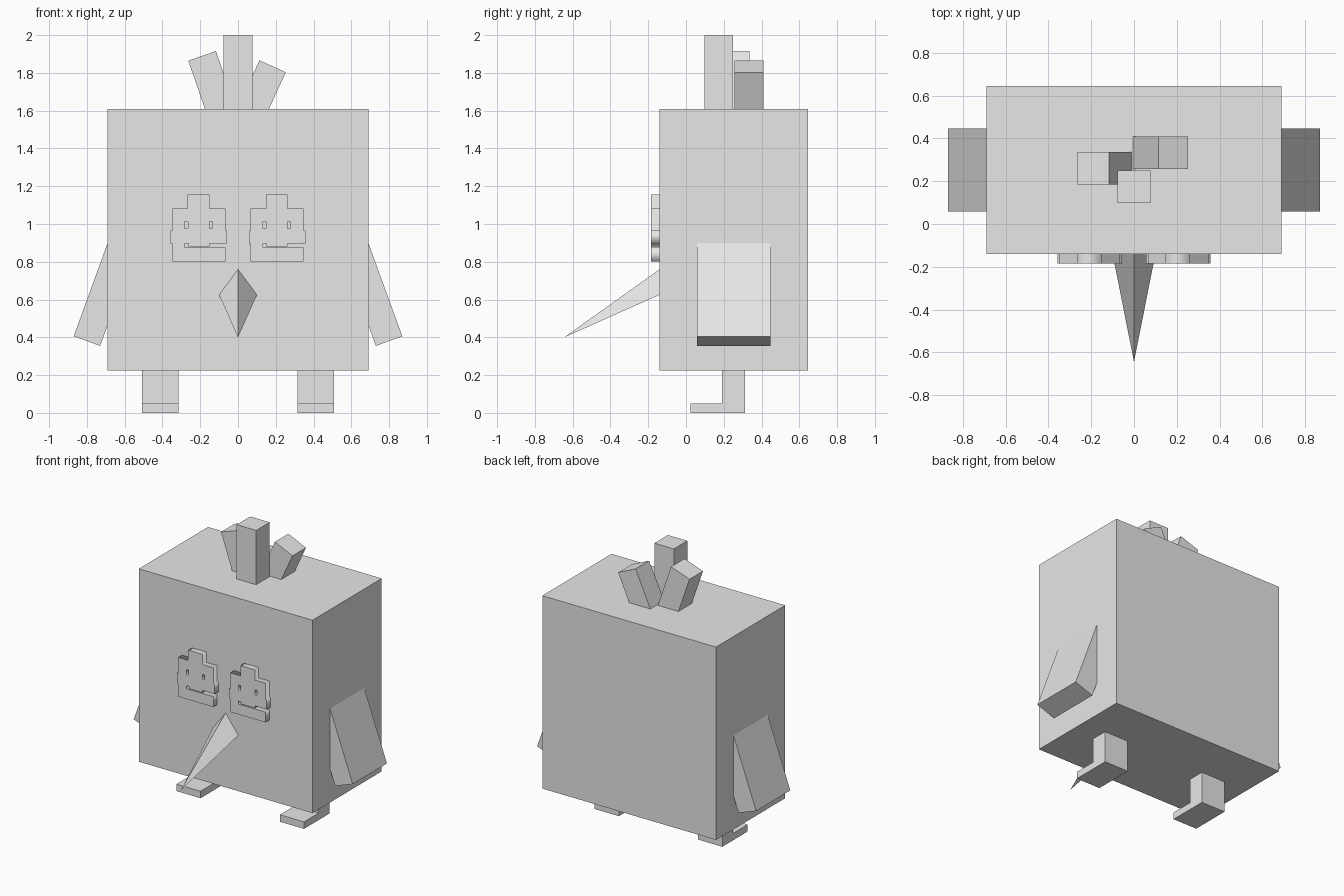
import bpy
import bmesh
from math import radians
from mathutils import Matrix, Vector

default_cube = bpy.data.objects.get("Cube")
if default_cube:
    bpy.data.objects.remove(default_cube, do_unlink=True)

grey = bpy.data.materials.new("plain grey")
grey.use_nodes = True
grey.diffuse_color = (0.8, 0.8, 0.8, 1)
grey.node_tree.nodes["Principled BSDF"].inputs["Base Color"].default_value = grey.diffuse_color


def add_object(name, bm):
    bmesh.ops.recalc_face_normals(bm, faces=bm.faces)
    mesh = bpy.data.meshes.new(name)
    bm.to_mesh(mesh)
    bm.free()
    mesh.materials.append(grey)
    obj = bpy.data.objects.new(name, mesh)
    bpy.context.collection.objects.link(obj)
    return obj


def box(name, x, y, z):
    """Upright box from its ranges along each axis."""
    centre = Vector([sum(r) / 2 for r in (x, y, z)])
    size = Vector([r[1] - r[0] for r in (x, y, z)])
    bm = bmesh.new()
    bmesh.ops.create_cube(bm, size=1, matrix=Matrix.LocRotScale(centre, None, size))
    return add_object(name, bm)


def leaning_box(name, end, size, angle):
    """Box tilted about y; `end` is the middle of its far end, `size` its x, y, z."""
    turn = Matrix.Rotation(radians(angle), 4, 'Y')
    bm = bmesh.new()
    bmesh.ops.create_cube(bm, size=1, matrix=Matrix.Diagonal((*size, 1)))
    shift = Matrix.Translation((0, 0, -size[2] / 2))
    bmesh.ops.transform(bm, matrix=Matrix.Translation(end) @ turn @ shift, verts=bm.verts)
    return add_object(name, bm)


# Body
box("body", (-0.69, 0.69), (-0.14, 0.645), (0.225, 1.61))

# Legs, feet and wings on both sides
for side, s in (("left", 1), ("right", -1)):
    across = sorted((s * 0.315, s * 0.507))
    box(side + "_leg", across, (0.19, 0.312), (0.05, 0.225))
    box(side + "_foot", across, (0.025, 0.312), (0, 0.05))
    leaning_box(side + "_wing", (s * 0.8, 0.253, 0.38), (0.149, 0.388, 0.7), 180 - s * 20)

# Head feathers
box("middle_feather", (-0.078, 0.076), (0.097, 0.25), (1.6, 2))
leaning_box("right_feather", (-0.19, 0.26, 1.89), (0.155, 0.153, 0.4), -19)
leaning_box("left_feather", (0.183, 0.333, 1.835), (0.153, 0.153, 0.4), 24.5)

# Beak: three-sided spike pointing forward and down
bm = bmesh.new()
base = [bm.verts.new((x, -0.14, z)) for x, z in ((0, 0.76), (0.1, 0.625), (-0.1, 0.625))]
tip = bm.verts.new((0, -0.645, 0.4))
bm.faces.new(base)
for i in range(3):
    bm.faces.new((base[i], base[i - 1], tip))
add_object("beak", bm)

# Eyes: stepped plates with two small holes and a mouth-like slot
outline = [(-.06, 1.156), (.055, 1.156), (.055, 1.082), (.14, 1.082), (.14, .966),
           (.15, .966), (.15, .897), (.055, .897), (.055, .881), (-.055, .881),
           (-.055, .897), (-.075, .897), (-.075, .875), (.14, .875), (.14, .801),
           (-.14, .801), (-.14, .897), (-.15, .897), (-.15, .966), (-.14, .966),
           (-.14, 1.082), (-.06, 1.082)]


def hole(x):
    return [(x, 0.976), (x + 0.016, 0.976), (x + 0.016, 1.013), (x, 1.013)]


for side, x in (("left", 0.207), ("right", -0.207)):
    curve = bpy.data.curves.new(side + "_eye", 'CURVE')
    curve.dimensions = '2D'
    curve.fill_mode = 'BOTH'
    curve.extrude = 0.022
    for points in (outline, hole(-0.075), hole(0.055)):
        spline = curve.splines.new('POLY')
        spline.points.add(len(points) - 1)
        for point, (px, pz) in zip(spline.points, points):
            point.co = (px, pz, 0, 1)
        spline.use_cyclic_u = True
    curve.materials.append(grey)
    eye = bpy.data.objects.new(side + "_eye", curve)
    eye.location = (x, -0.162, 0)
    eye.rotation_euler.x = radians(90)
    bpy.context.collection.objects.link(eye)
    bpy.ops.object.select_all(action='DESELECT')
    eye.select_set(True)
    bpy.context.view_layer.objects.active = eye
    bpy.ops.object.convert(target='MESH')
